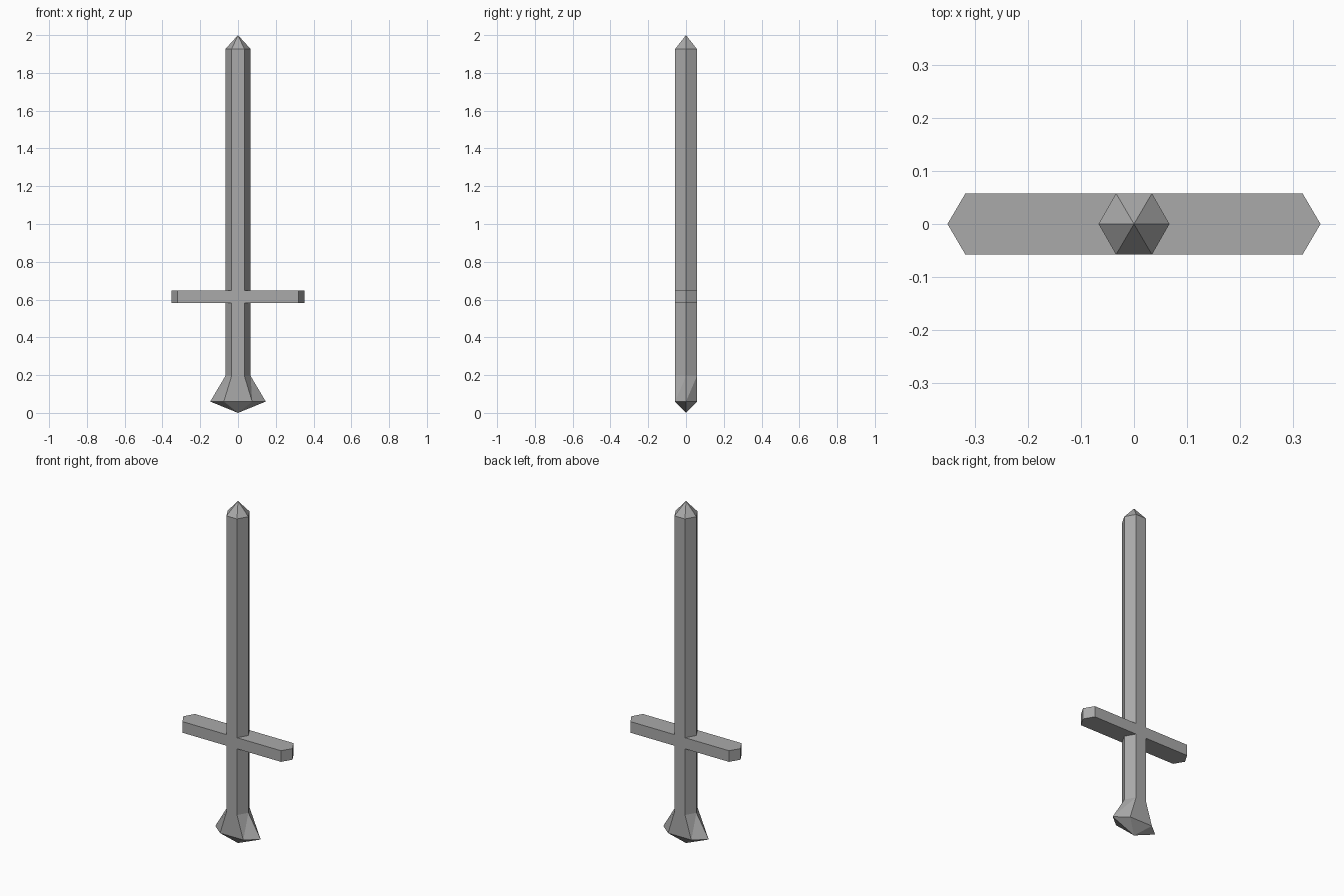
import bpy
import bmesh

if "Cube" in bpy.data.objects:
    bpy.data.objects.remove(bpy.data.objects["Cube"], do_unlink=True)

# One plain grey for the whole sword
GREY = (0.4, 0.4, 0.4, 1.0)
grey = bpy.data.materials.new("stone_grey")
grey.use_nodes = True
grey.diffuse_color = GREY
grey.node_tree.nodes["Principled BSDF"].inputs["Base Color"].default_value = GREY

HALF_DEPTH = 0.058
SHAFT = (0.067, 0.034)    # half width at the side points, at the flat faces
FLARE = (0.147, 0.075)
GUARD = (0.353, 0.319)


def hexagon(bm, z, size):
    """Ring of six corners, anticlockwise from the +x point."""
    point, flat = size
    d = HALF_DEPTH
    corners = [(point, 0), (flat, d), (-flat, d), (-point, 0), (-flat, -d), (flat, -d)]
    return [bm.verts.new((x, y, z)) for x, y in corners]


def hex_part(name, sections, tip=None, base=None, caps=False):
    """Loft hexagons upward; tip and base are heights of closing points."""
    bm = bmesh.new()
    rings = [hexagon(bm, z, size) for z, size in sections]
    for (_, s0), (_, s1), low, high in zip(sections, sections[1:], rings, rings[1:]):
        for i in range(6):
            j = (i + 1) % 6
            if s0 == s1:
                bm.faces.new((low[i], low[j], high[j], high[i]))
            else:  # twisted sides are split into triangles
                bm.faces.new((low[i], low[j], high[j]))
                bm.faces.new((low[i], high[j], high[i]))
    for height, ring in ((tip, rings[-1]), (base, rings[0])):
        if height is not None:
            apex = bm.verts.new((0, 0, height))
            for i in range(6):
                bm.faces.new((ring[i], ring[(i + 1) % 6], apex))
    if caps:
        bm.faces.new(rings[-1])
        bm.faces.new(rings[0][::-1])
    bmesh.ops.recalc_face_normals(bm, faces=bm.faces)
    mesh = bpy.data.meshes.new(name)
    bm.to_mesh(mesh)
    bm.free()
    mesh.materials.append(grey)
    obj = bpy.data.objects.new(name, mesh)
    bpy.context.collection.objects.link(obj)
    return obj


# Flared pommel with a pointed underside
hex_part("pommel", [(0.06, FLARE), (0.195, SHAFT)], base=0.0)
# Grip between pommel and guard
hex_part("grip", [(0.195, SHAFT), (0.582, SHAFT)])
# Crossguard: wide hexagonal bar
hex_part("crossguard", [(0.582, GUARD), (0.647, GUARD)], caps=True)
# Blade with a pointed tip
hex_part("blade", [(0.647, SHAFT), (1.926, SHAFT)], tip=2.0)
